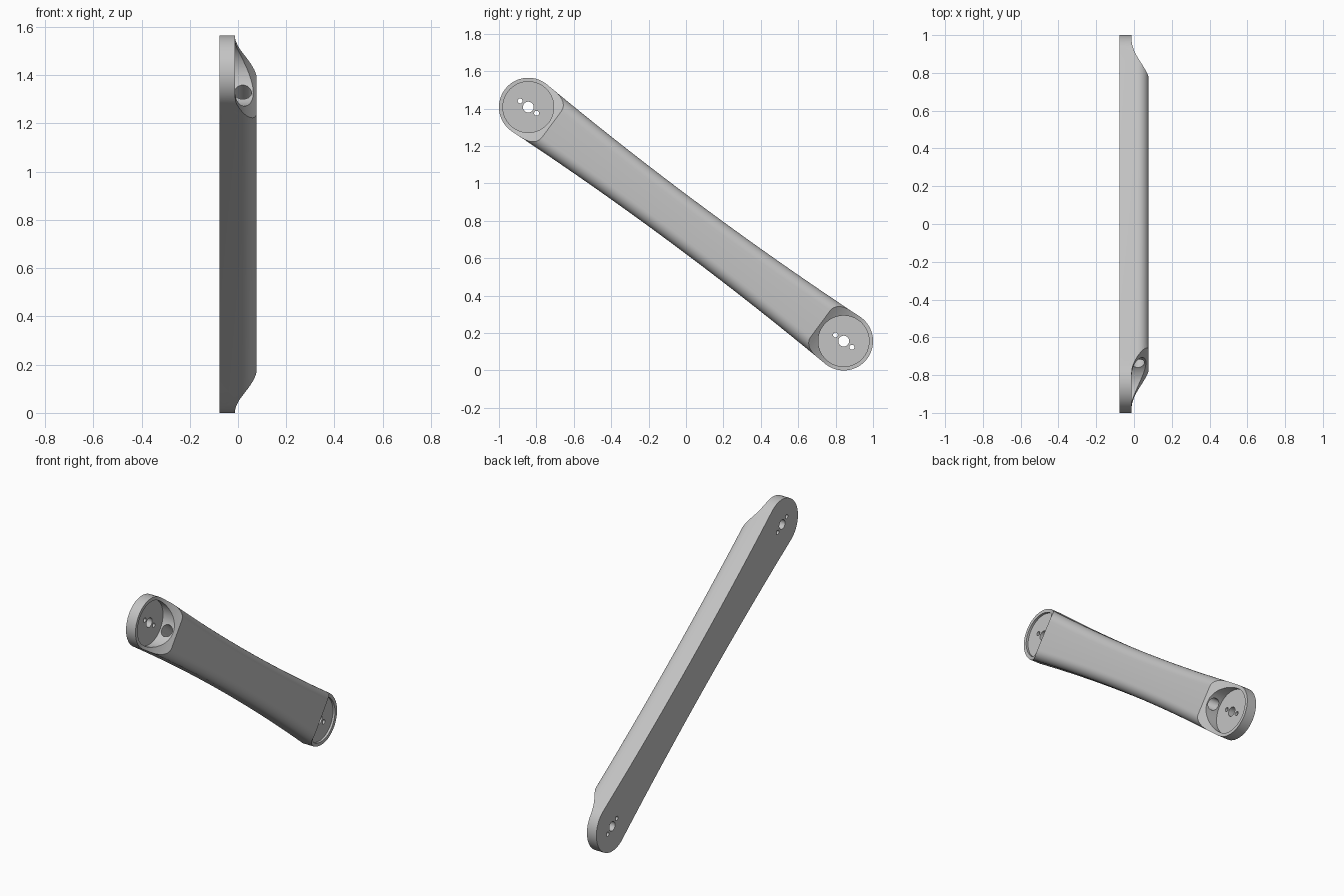
import bpy, bmesh, math
from mathutils import Matrix, Vector

cube = bpy.data.objects.get("Cube")
if cube:
    bpy.data.objects.remove(cube)

# Main sizes: u runs along the arm, v across it, h through its thickness
R = 0.157                      # end disc radius
DY, DZ = 0.843, 0.6255         # end centre offsets from the middle
L = math.hypot(DY, DZ)         # half distance between end centres
WAIST = 0.128                  # half width at the middle
H = 0.0775                     # half thickness
RIM, FLOOR = -0.012, -0.026    # disc rim and pocket floor heights

u = Vector((0, DY, -DZ)) / L
v = Vector((0, DZ, DY)) / L
frame = Matrix((u, v, Vector((1, 0, 0)))).transposed().to_4x4()
frame.translation = (0, 0, DZ + R)

grey = bpy.data.materials.new("light_grey")
grey.use_nodes = True
colour = (0.55, 0.55, 0.55, 1)
grey.diffuse_color = colour
grey.node_tree.nodes["Principled BSDF"].inputs["Base Color"].default_value = colour


def make_object(name, bm):
    bmesh.ops.recalc_face_normals(bm, faces=bm.faces)
    mesh = bpy.data.meshes.new(name)
    bm.to_mesh(mesh)
    bm.free()
    mesh.materials.append(grey)
    obj = bpy.data.objects.new(name, mesh)
    bpy.context.collection.objects.link(obj)
    return obj


def prism(points, offset):
    """Extrude a closed polygon by an offset vector."""
    bm = bmesh.new()
    base = bm.faces.new([bm.verts.new(p) for p in points])
    ext = bmesh.ops.extrude_face_region(bm, geom=[base])
    top = [e for e in ext["geom"] if isinstance(e, bmesh.types.BMVert)]
    bmesh.ops.translate(bm, verts=top, vec=offset)
    return bm, top


def cylinder(name, radius, start, end, segments=48):
    """Cylinder cutter between two points."""
    a, b = Vector(start), Vector(end)
    bm = bmesh.new()
    turn = (b - a).to_track_quat('Z', 'Y').to_matrix().to_4x4()
    bmesh.ops.create_cone(bm, cap_ends=True, segments=segments, radius1=radius,
                          radius2=radius, depth=(b - a).length,
                          matrix=Matrix.Translation((a + b) / 2) @ turn)
    return make_object(name, bm)


# Waisted outline with round ends, top edge rounded over
half = []
for i in range(25):
    t = -1 + i / 12
    half.append((t * L, WAIST + (R - WAIST) * t * t))
for i in range(1, 32):
    a = math.pi / 2 - math.pi * i / 32
    half.append((L + R * math.cos(a), R * math.sin(a)))
outline = half + [(-x, -y) for x, y in half]
bm, top = prism([(x, y, -H) for x, y in outline], (0, 0, 2 * H))
rim_edges = [e for e in bm.edges if all(p in top for p in e.verts)]
bmesh.ops.bevel(bm, geom=rim_edges, offset=0.06, segments=8, profile=0.5,
                affect='EDGES')
arm = make_object("arm_body", bm)

cutters = []
for side in (-1, 1):
    c = side * L
    # Curved slope from the body down to the end disc
    slope = [(c + side * 0.4, RIM)]
    for i in range(18):
        t = i / 16
        slope.append((c - side * (0.195 * t - 0.04), RIM + (H - RIM) * t ** 1.7))
    slope += [(slope[-1][0], 0.3), (c + side * 0.4, 0.3)]
    bm, _ = prism([(x, -0.4, z) for x, z in slope], (0, 0.8, 0))
    cutters.append(make_object("slope_cutter", bm))
    # Round pocket, centre hole and two screw holes
    cutters.append(cylinder("pocket_cutter", 0.136, (c, 0, FLOOR), (c, 0, 0.3), 64))
    for shift, radius in ((0, 0.029), (-0.055, 0.013), (0.055, 0.013)):
        cutters.append(cylinder("hole_cutter", radius, (c + shift, 0, -0.2),
                                (c + shift, 0, 0.05), 32))
# Lengthwise channel joining the pockets
cutters.append(cylinder("channel_cutter", 0.036, (0.1 - L, 0, 0.02), (L - 0.1, 0, 0.02)))

for cutter in cutters:
    cutter.hide_render = True
    mod = arm.modifiers.new(cutter.name, 'BOOLEAN')
    mod.operation = 'DIFFERENCE'
    mod.solver = 'EXACT'
    mod.object = cutter

# Bake the cuts, then discard the cutters
bpy.context.view_layer.update()
graph = bpy.context.evaluated_depsgraph_get()
mesh = bpy.data.meshes.new_from_object(arm.evaluated_get(graph))
arm.modifiers.clear()
arm.data = mesh
mesh.materials.clear()
mesh.materials.append(grey)
for poly in mesh.polygons:
    poly.material_index = 0
for cutter in cutters:
    bpy.data.objects.remove(cutter)

# Stand the arm at its slant
mesh.transform(frame)
for obj in bpy.context.selected_objects:
    obj.select_set(False)
arm.select_set(True)
bpy.context.view_layer.objects.active = arm
bpy.ops.object.shade_smooth_by_angle(angle=math.radians(30))
